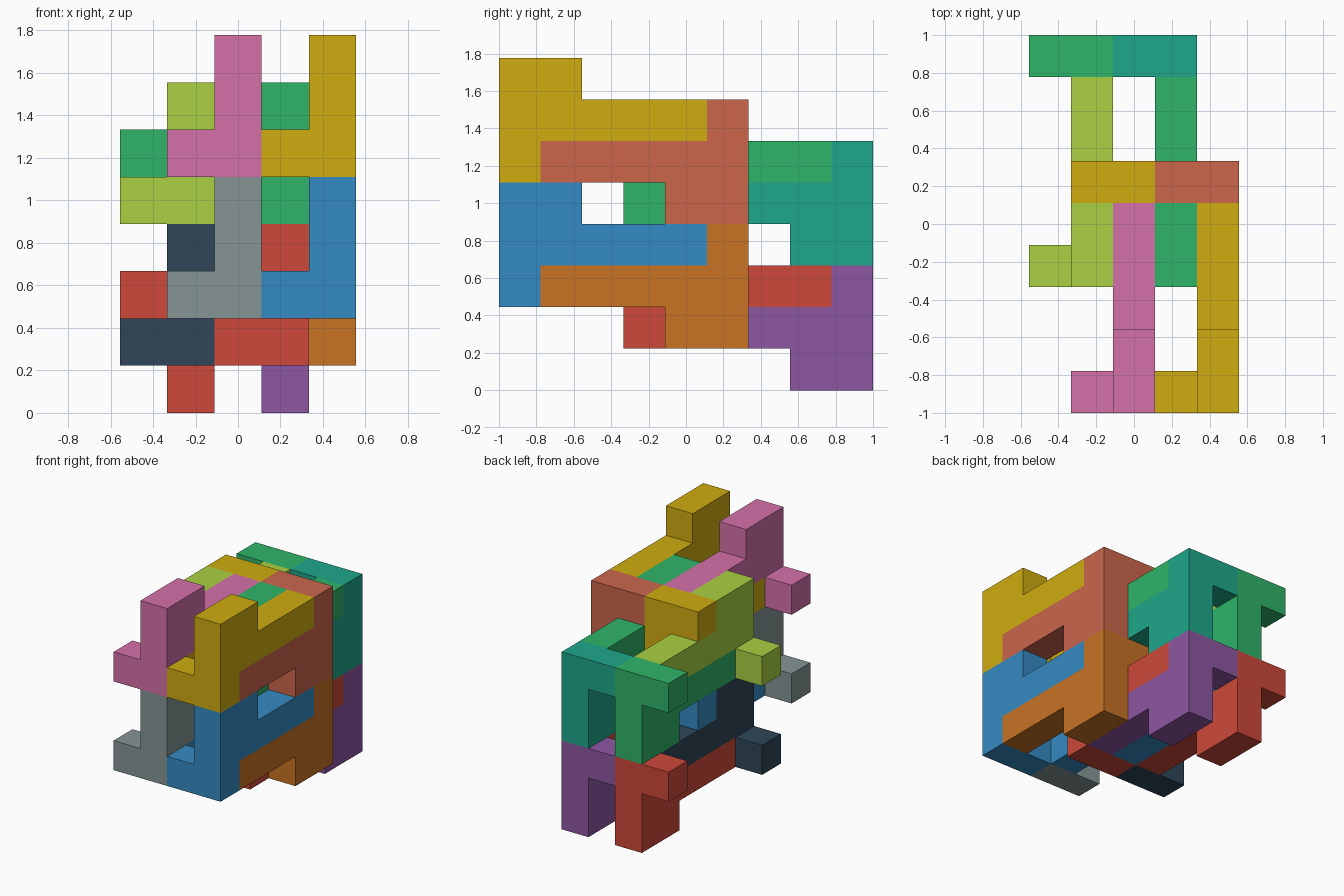
import bpy, bmesh
from mathutils import Vector

if "Cube" in bpy.data.objects:
    bpy.data.objects.remove(bpy.data.objects["Cube"])

U = 2 / 9  # size of one cube cell

COLORS = {
    "red": (0.80, 0.29, 0.24), "green": (0.20, 0.70, 0.41), "blue": (0.22, 0.54, 0.76),
    "yellow": (0.81, 0.67, 0.09), "purple": (0.55, 0.34, 0.63), "teal": (0.14, 0.65, 0.54),
    "orange": (0.78, 0.45, 0.16), "navy": (0.20, 0.28, 0.35), "grey": (0.52, 0.58, 0.58),
    "pink": (0.83, 0.44, 0.66), "lime": (0.66, 0.81, 0.27), "salmon": (0.79, 0.40, 0.30),
}


def material(name):
    m = bpy.data.materials.get(name)
    if not m:
        m = bpy.data.materials.new(name)
        m.diffuse_color = (*[c ** 2.2 for c in COLORS[name]], 1)
        m.use_nodes = True
        m.node_tree.nodes["Principled BSDF"].inputs["Base Color"].default_value = m.diffuse_color
    return m


# Shared puzzle piece: five-cell bar, two-cell step on top, one below, side tab
PIECE = [(0, j, 0) for j in range(5)] + [(0, 0, 1), (0, 1, 1), (0, 0, -1), (-1, 0, -1)]
# The mating piece is the same one turned half a turn about x
MATE = [(i, 5 - j, -1 - k) for i, j, k in PIECE]


def build_piece(name, color, cells, origin):
    solid = {tuple(a + b for a, b in zip(c, origin)) for c in cells}
    bm = bmesh.new()
    for cell in solid:
        center = Vector((cell[0] - 2, cell[1] - 4, cell[2] + 0.5)) * U
        for axis in range(3):
            for sign in (-1, 1):
                n = Vector((0, 0, 0))
                n[axis] = sign
                if tuple(int(a + b) for a, b in zip(cell, n)) in solid:
                    continue
                u = Vector((0, 0, 0))
                u[(axis + 1) % 3] = 1
                v = n.cross(u)
                bm.faces.new([bm.verts.new(center + (n + u * a + v * b) * U / 2)
                              for a, b in ((-1, -1), (1, -1), (1, 1), (-1, 1))])
    bmesh.ops.remove_doubles(bm, verts=bm.verts, dist=1e-4)
    # Merge coplanar cell faces into clean flat sides
    bmesh.ops.dissolve_limit(bm, angle_limit=0.01, verts=bm.verts, edges=bm.edges)
    mesh = bpy.data.meshes.new(name)
    bm.to_mesh(mesh)
    bm.free()
    mesh.materials.append(material(color))
    bpy.context.collection.objects.link(bpy.data.objects.new(name, mesh))


# Eight interlocked pairs: position, piece colour, mate colour
PAIRS = [
    ("front_right_lower", (4, 0, 3), "blue", "orange"),
    ("front_right_upper", (4, 0, 6), "yellow", "salmon"),
    ("front_middle_lower", (2, 0, 3), "grey", "blue"),
    ("front_middle_upper", (2, 0, 6), "pink", "yellow"),
    ("back_right_lower", (3, 3, 2), "red", "purple"),
    ("back_right_upper", (3, 3, 5), "green", "teal"),
    ("back_left_lower", (1, 3, 2), "navy", "red"),
    ("back_left_upper", (1, 3, 5), "lime", "green"),
]
for name, origin, color, mate_color in PAIRS:
    build_piece(name + "_piece", color, PIECE, origin)
    build_piece(name + "_mate", mate_color, MATE, origin)
